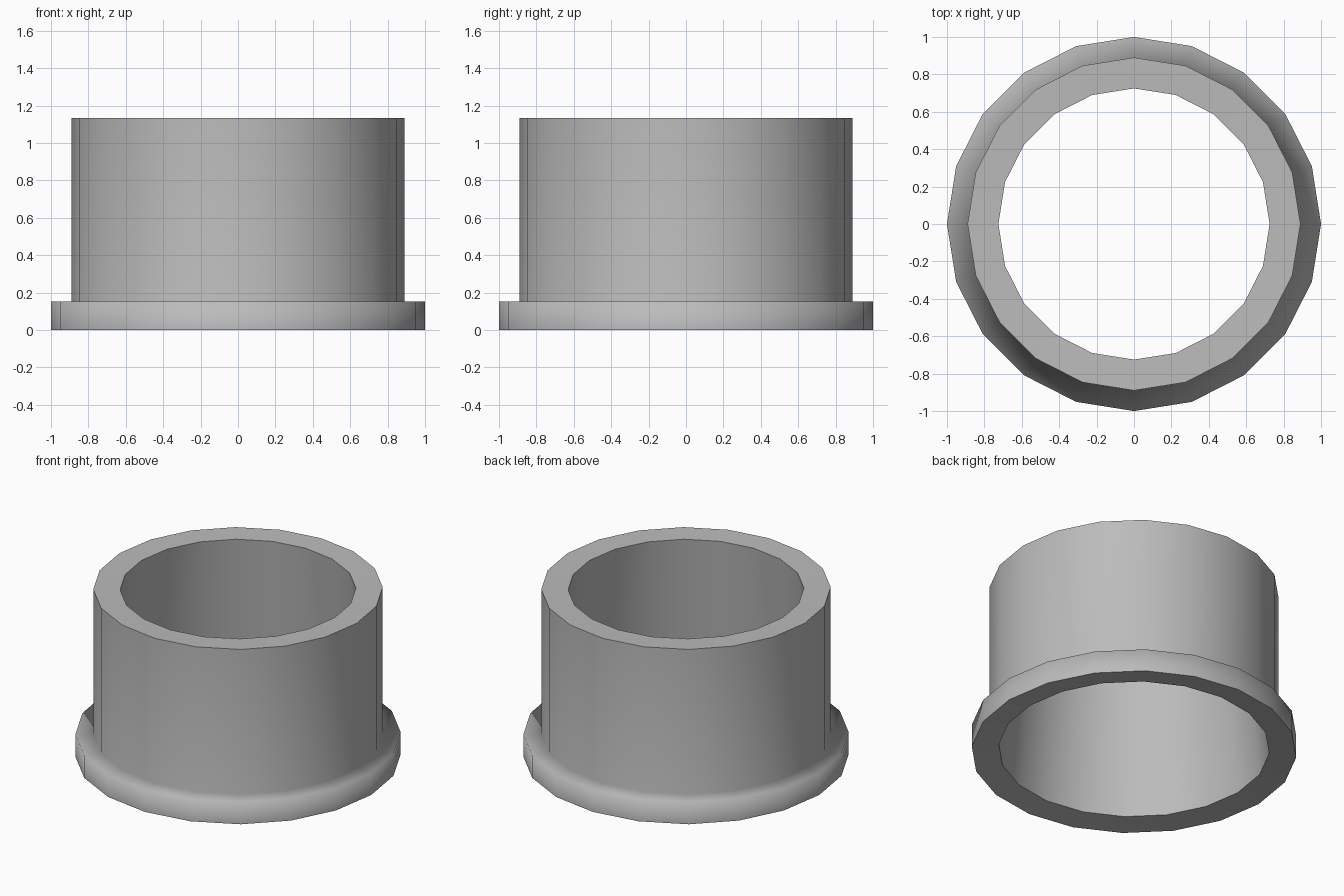
import bpy
import bmesh
from math import cos, sin, tau

if "Cube" in bpy.data.objects:
    bpy.data.objects.remove(bpy.data.objects["Cube"])

SIDES = 20

# closed cross-section (radius, z): bottom rim, flange step, wall, top rim, tapered bore
PROFILE = [(0.833, 0.02), (1.0, 0), (1.0, 0.152), (0.89, 0.152), (0.89, 1.135), (0.725, 1.13)]


def lathe(name, profile, sharp_rings):
    bm = bmesh.new()
    rings = [[bm.verts.new((r * cos(tau * i / SIDES), r * sin(tau * i / SIDES), z))
              for i in range(SIDES)] for r, z in profile]
    for k, low in enumerate(rings):
        high = rings[(k + 1) % len(rings)]
        for i in range(SIDES):
            j = (i + 1) % SIDES
            bm.faces.new((low[i], low[j], high[j], high[i])).smooth = True
    # crisp rims, soft flange
    for k in sharp_rings:
        for i in range(SIDES):
            bm.edges.get((rings[k][i], rings[k][(i + 1) % SIDES])).smooth = False
    bmesh.ops.recalc_face_normals(bm, faces=bm.faces[:])
    mesh = bpy.data.meshes.new(name)
    bm.to_mesh(mesh)
    bm.free()
    obj = bpy.data.objects.new(name, mesh)
    bpy.context.collection.objects.link(obj)
    return obj


# flanged collar
collar = lathe("flanged_collar", PROFILE, (0, 1, 4, 5))

# large wall faces dominate the shading at the flange
weighted = collar.modifiers.new("weighted_normals", 'WEIGHTED_NORMAL')
weighted.mode = 'FACE_AREA'
weighted.keep_sharp = True

# mid grey
grey = bpy.data.materials.new("mid_grey")
grey.diffuse_color = (0.5, 0.5, 0.5, 1)
grey.use_nodes = True
grey.node_tree.nodes["Principled BSDF"].inputs["Base Color"].default_value = grey.diffuse_color
collar.data.materials.append(grey)
